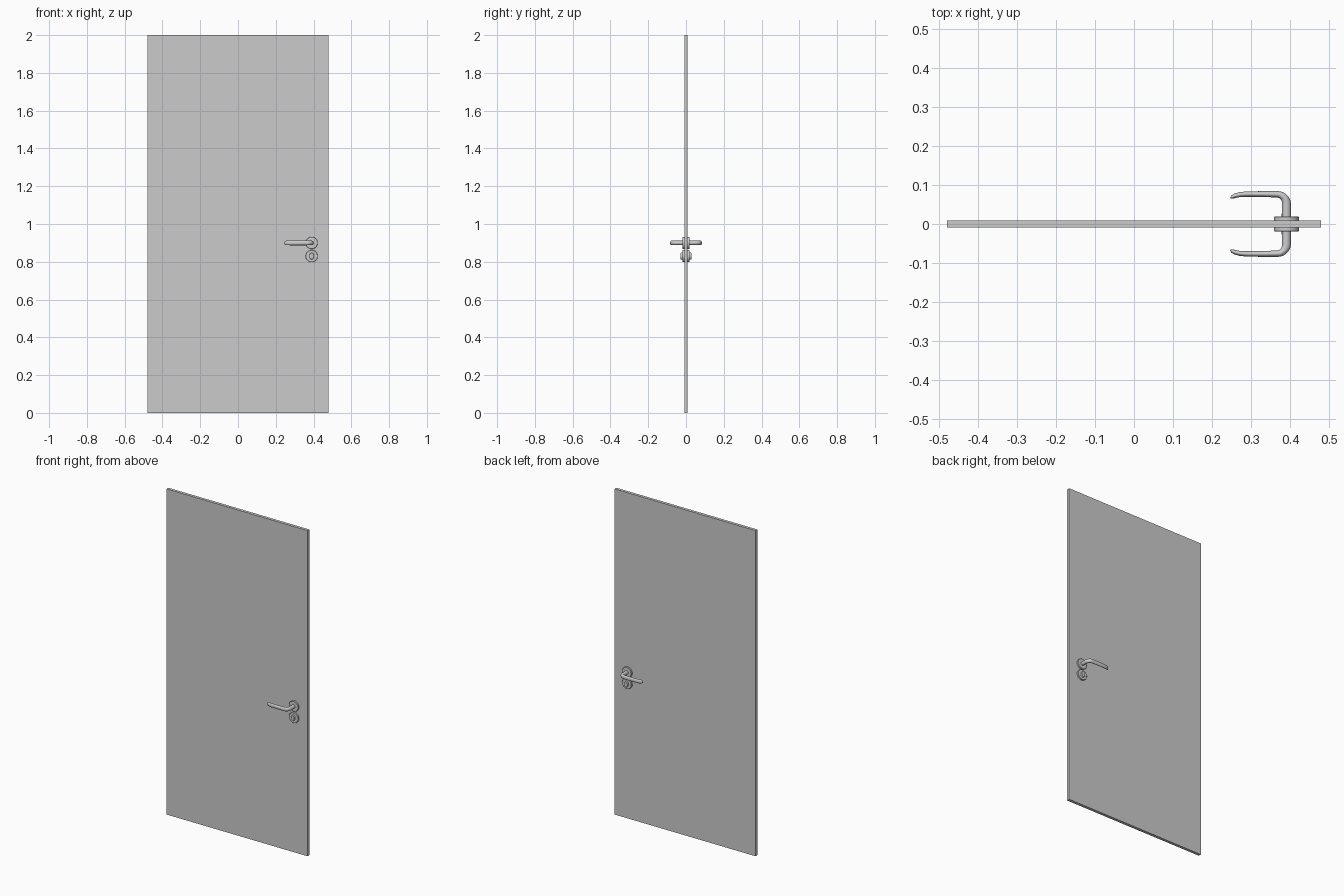
import bpy, bmesh, math
from mathutils import Vector

if "Cube" in bpy.data.objects:
    bpy.data.objects.remove(bpy.data.objects["Cube"])

HX, HANDLE_Z, KEY_Z = 0.39, 0.90, 0.83


def loft(name, rings):
    """Skin closed rings of points, cap both ends and mirror to the other door face."""
    bm = bmesh.new()
    loops = [[bm.verts.new(p) for p in ring] for ring in rings]
    n = len(loops[0])
    for a, b in zip(loops, loops[1:]):
        for i in range(n):
            j = (i + 1) % n
            bm.faces.new((a[i], a[j], b[j], b[i]))
    bm.faces.new(loops[0])
    bm.faces.new(loops[-1])
    bmesh.ops.recalc_face_normals(bm, faces=bm.faces)
    mesh = bpy.data.meshes.new(name)
    bm.to_mesh(mesh)
    bm.free()
    ob = bpy.data.objects.new(name, mesh)
    bpy.context.collection.objects.link(ob)
    pivot = ob.modifiers.new("other_side", 'MIRROR')
    pivot.use_axis = (False, True, False)
    pivot.use_mirror_merge = False
    bpy.ops.object.select_all(action='DESELECT')
    ob.select_set(True)
    bpy.context.view_layer.objects.active = ob
    bpy.ops.object.shade_smooth_by_angle(angle=math.radians(35))
    return ob


def disc(name, z, profile, sx=1.0, sz=1.0, n=40):
    """Turned part with its axis along y; profile is (radius, distance from door centre)."""
    angles = [2 * math.pi * i / n for i in range(n)]
    return loft(name, [[(HX + r * sx * math.cos(t), -d, z + r * sz * math.sin(t))
                        for t in angles] for r, d in profile])


# Door leaf
bpy.ops.mesh.primitive_cube_add(size=1, location=(0, 0, 1))
door = bpy.context.object
door.name = "door_leaf"
door.scale = (0.958, 0.018, 2.0)
bpy.ops.object.transform_apply(location=True, rotation=False, scale=True)

# Round roses behind the lever and the lock
rose = [(0.032, 0.008), (0.032, 0.0175), (0.0305, 0.019), (0.006, 0.019)]
disc("handle_rose", HANDLE_Z, rose)
disc("lock_rose", KEY_Z, rose)

# Oval lock cylinder
disc("lock_cylinder", KEY_Z,
     [(0.018, 0.018), (0.018, 0.026), (0.0165, 0.028), (0.004, 0.028)], sx=0.68)

# Lever path: x, distance from door centre, half thickness, half height
path = [(0.39, 0.015, 0.0115, 0.0115), (0.39, 0.052, 0.0115, 0.0115)]
for k in range(1, 7):
    a = math.radians(15 * k)
    f = k / 6
    path.append((0.366 + 0.024 * math.cos(a), 0.052 + 0.024 * math.sin(a),
                 0.0115 - 0.0035 * f, 0.0115 + 0.001 * f))
path += [(0.33, 0.0765, 0.0075, 0.0125), (0.29, 0.0765, 0.0068, 0.0125),
         (0.272, 0.0755, 0.0064, 0.0125), (0.259, 0.0725, 0.0058, 0.012),
         (0.251, 0.069, 0.0045, 0.011), (0.247, 0.0665, 0.002, 0.007)]

# Lever handle swept along the path
pts = [Vector((x, -d, HANDLE_Z)) for x, d, _, _ in path]
rings = []
for i, (_, _, ht, hz) in enumerate(path):
    tangent = (pts[min(i + 1, len(pts) - 1)] - pts[max(i - 1, 0)]).normalized()
    if i == 1:
        tangent = Vector((0, -1, 0))
    side = tangent.cross(Vector((0, 0, 1)))
    rings.append([pts[i] + side * ht * math.cos(2 * math.pi * k / 24)
                  + Vector((0, 0, hz * math.sin(2 * math.pi * k / 24))) for k in range(24)])
loft("lever_handle", rings)
